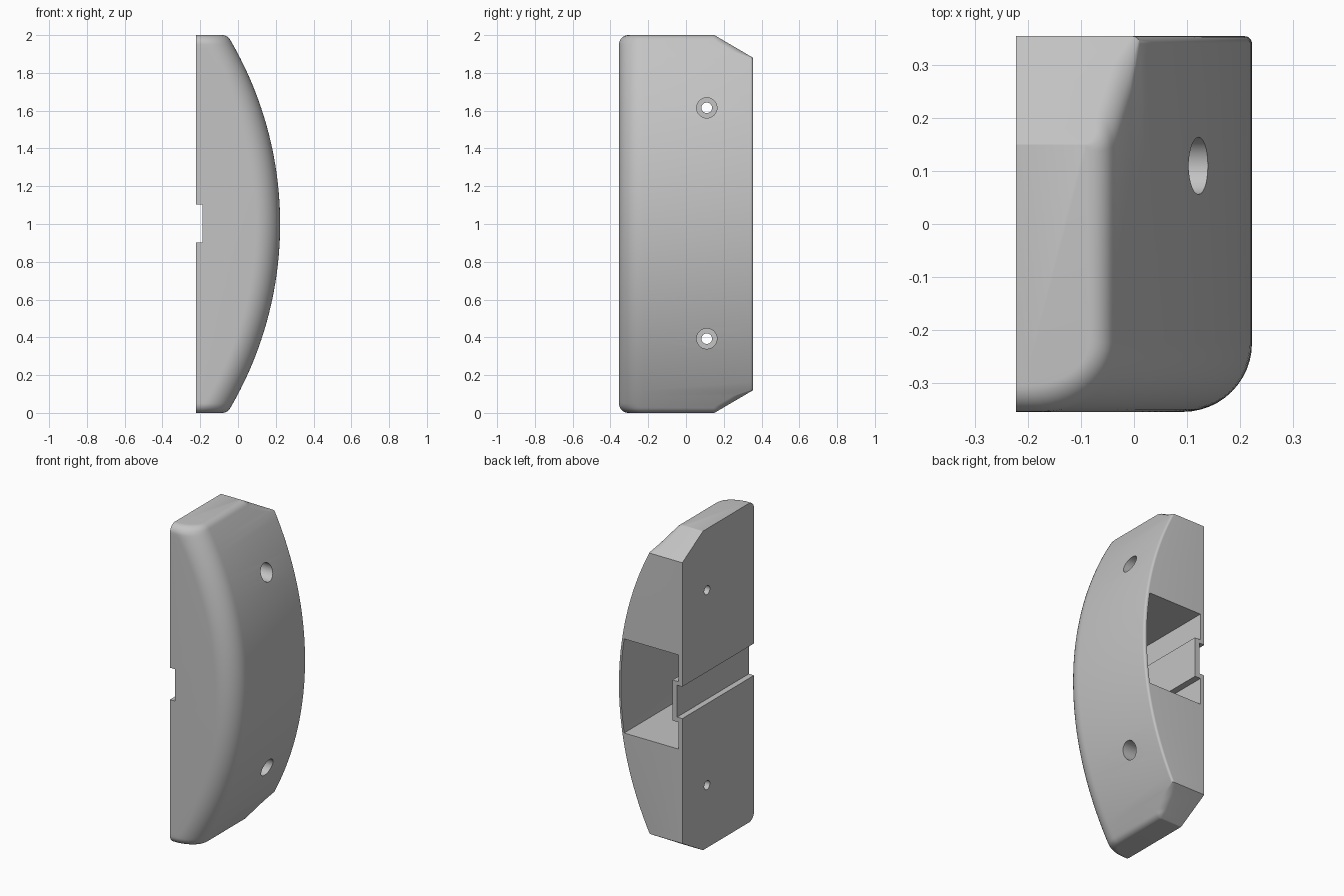
import bpy, bmesh, math
from mathutils import Matrix

if "Cube" in bpy.data.objects:
    bpy.data.objects.remove(bpy.data.objects["Cube"])

R, XMAX, XBACK = 1.93, 0.223, -0.223      # curved face radius, right and left limits
YF, YB = -0.355, 0.355                    # front and rear limits
RF, RT = 0.13, 0.05                       # front-edge and end-edge rounding


def arc_x(d):
    return XMAX - R + math.sqrt(R * R - (1 - d) ** 2)


def make_object(name, bm):
    bmesh.ops.recalc_face_normals(bm, faces=bm.faces)
    mesh = bpy.data.meshes.new(name)
    bm.to_mesh(mesh)
    bm.free()
    obj = bpy.data.objects.new(name, mesh)
    bpy.context.collection.objects.link(obj)
    return obj


def loft(name, slices):
    """Skin a stack of equal-length outlines and cap both ends."""
    bm = bmesh.new()
    rings = [[bm.verts.new(p) for p in s] for s in slices]
    n = len(rings[0])
    for a, b in zip(rings, rings[1:]):
        for i in range(n):
            j = (i + 1) % n
            bm.faces.new((a[i], a[j], b[j], b[i]))
    bm.faces.new(rings[0])
    bm.faces.new(rings[-1])
    return make_object(name, bm)


def outline(z, xb, x1, y0, y1, front, rear, n=12):
    """Plan outline: square at the left, elliptic corners at the right."""
    pts = [(xb, y0, z)]
    for i in range(n + 1):
        t = math.pi / 2 * i / n
        pts.append((x1 - front[0] * (1 - math.sin(t)), y0 + front[1] * (1 - math.cos(t)), z))
    for i in range(7):
        t = math.pi / 2 * i / 6
        pts.append((x1 - rear[0] * (1 - math.cos(t)), y1 - rear[1] * (1 - math.sin(t)), z))
    pts.append((xb, y1, z))
    return pts


def body_slice(z):
    d = min(z, 2 - z)
    # rounding between the end face and the curved face
    cx = XMAX - R + math.sqrt((R - RT) ** 2 - (1 - RT) ** 2)
    tangent = 1 - R * (1 - RT) / (R - RT)
    x1 = arc_x(d) if d >= tangent else cx + math.sqrt(max(0, RT**2 - (RT - d) ** 2))
    inset = RT - math.sqrt(max(0, RT**2 - (RT - d) ** 2)) if d < RT else 0
    rx = RF / math.sqrt(1 - ((1 - d) / R) ** 2) - (arc_x(d) - x1)
    # sloped rear corners
    y1 = YB - max(0, 0.12 - d) * 0.205 / 0.12
    k = max(0, min(1, (0.12 - d) / 0.03, d / 0.03))
    rear = (0.014 + 0.02 * k, 0.014 + 0.04 * k)
    return outline(z, XBACK, x1, YF + inset, y1, (rx, RF - inset), rear)


def box(name, x0, x1, y0, y1, z0, z1):
    bm = bmesh.new()
    bmesh.ops.create_cube(bm, size=1)
    for v in bm.verts:
        v.co = ((x0 + x1) / 2 + v.co.x * (x1 - x0), (y0 + y1) / 2 + v.co.y * (y1 - y0),
                (z0 + z1) / 2 + v.co.z * (z1 - z0))
    return make_object(name, bm)


def bore(name, r, x0, x1, y, z):
    bm = bmesh.new()
    bmesh.ops.create_cone(bm, cap_ends=True, segments=40, radius1=r, radius2=r, depth=x1 - x0,
                          matrix=Matrix.Translation(((x0 + x1) / 2, y, z))
                          @ Matrix.Rotation(math.pi / 2, 4, 'Y'))
    return make_object(name, bm)


def subtract(target, cutter):
    cutter.hide_render = True
    mod = target.modifiers.new("cut", 'BOOLEAN')
    mod.operation, mod.solver, mod.object = 'DIFFERENCE', 'EXACT', cutter
    bpy.context.view_layer.objects.active = target
    bpy.ops.object.modifier_apply(modifier=mod.name)
    bpy.data.objects.remove(cutter, do_unlink=True)


# Main curved body
ends = [RT * (1 - math.cos(math.pi / 2 * i / 10)) for i in range(11)]
ends += [0.07, 0.09, 0.105, 0.12] + [0.12 + 0.88 * i / 20 for i in range(1, 21)]
levels = ends + [2 - d for d in reversed(ends[:-1])]
body = loft("curved_housing", [body_slice(z) for z in levels])

# Deep pocket open at the rear, with a raised channel wall left inside
zs = [0.705 + 0.59 * i / 12 for i in range(13)]
pocket = loft("pocket_cutter", [outline(z, -0.195, arc_x(z) - 0.02, YF + 0.025, 0.5,
                                        (0.11, 0.11), (0.005, 0.005)) for z in zs])
subtract(pocket, box("channel_wall", -0.3, -0.155, -0.5, 0.6, 0.873, 1.127))
subtract(body, pocket)

# Shallow groove across the flat left side
subtract(body, box("groove_cutter", -0.4, -0.187, -0.6, 0.6, 0.903, 1.103))

# Two counterbored screw holes
for z in (0.393, 1.615):
    subtract(body, bore("head_cutter", 0.054, -0.08, 0.4, 0.11, z))
    subtract(body, bore("screw_cutter", 0.028, -0.4, 0.1, 0.11, z))

# Finish
grey = bpy.data.materials.new("light_grey")
grey.diffuse_color = (0.55, 0.55, 0.55, 1)
grey.use_nodes = True
grey.node_tree.nodes["Principled BSDF"].inputs["Base Color"].default_value = grey.diffuse_color
body.data.materials.clear()
body.data.materials.append(grey)
for p in body.data.polygons:
    p.material_index = 0
bpy.ops.object.select_all(action='DESELECT')
body.select_set(True)
bpy.context.view_layer.objects.active = body
bpy.ops.object.shade_smooth_by_angle(angle=math.radians(25))
